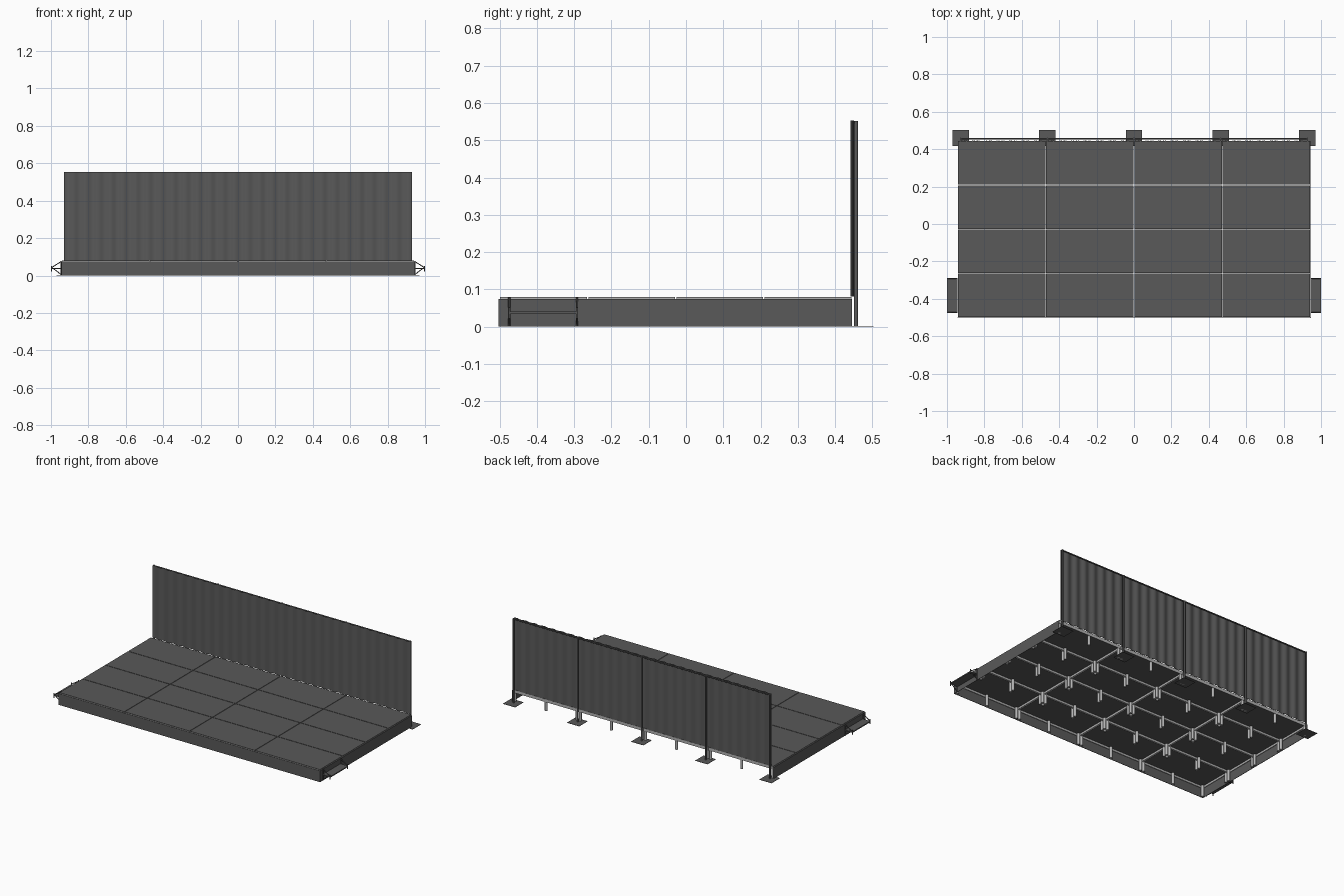
import bpy, bmesh, math
from mathutils import Vector

if "Cube" in bpy.data.objects:
    bpy.data.objects.remove(bpy.data.objects["Cube"])


def material(name, v):
    m = bpy.data.materials.new(name)
    m.diffuse_color = (v, v, v, 1)
    m.use_nodes = True
    m.node_tree.nodes["Principled BSDF"].inputs["Base Color"].default_value = m.diffuse_color
    return m


GREY = material("dark grey", 0.1)
METAL = material("aluminium", 0.45)


def finish(name, bm, mat):
    bmesh.ops.recalc_face_normals(bm, faces=bm.faces)
    me = bpy.data.meshes.new(name)
    bm.to_mesh(me)
    bm.free()
    me.materials.append(mat)
    ob = bpy.data.objects.new(name, me)
    bpy.context.collection.objects.link(ob)
    return ob


def box(bm, x0, x1, y0, y1, z0, z1):
    vs = bmesh.ops.create_cube(bm, size=1)["verts"]
    for v in vs:
        v.co = Vector((x0 + (v.co.x + .5) * (x1 - x0),
                       y0 + (v.co.y + .5) * (y1 - y0),
                       z0 + (v.co.z + .5) * (z1 - z0)))


def border(bm, x0, x1, y0, y1, z0, z1, w):
    """Rectangular ring of width w."""
    box(bm, x0, x1, y0, y0 + w, z0, z1)
    box(bm, x0, x1, y1 - w, y1, z0, z1)
    box(bm, x0, x0 + w, y0 + w, y1 - w, z0, z1)
    box(bm, x1 - w, x1, y0 + w, y1 - w, z0, z1)


def rod(bm, a, b, r, n=10):
    a, b = Vector(a), Vector(b)
    d = b - a
    vs = bmesh.ops.create_cone(bm, cap_ends=True, segments=n, radius1=r,
                               radius2=r, depth=d.length)["verts"]
    q = Vector((0, 0, 1)).rotation_difference(d)
    for v in vs:
        v.co = q @ v.co + (a + b) / 2


X0, X1, Y0, Y1, TOP = -0.942, 0.942, -0.5, 0.445, 0.08
DX, DY = (X1 - X0) / 4, (Y1 - Y0) / 4

# Separate decks with narrow gaps: panel, supporting frame and six legs each
panels, frames, legs = bmesh.new(), bmesh.new(), bmesh.new()
g = 0.0018
for i in range(4):
    for j in range(4):
        xa, xb = X0 + i * DX + g, X0 + (i + 1) * DX - g
        ya, yb = Y0 + j * DY + g, Y0 + (j + 1) * DY - g
        box(panels, xa, xb, ya, yb, TOP - 0.002, TOP)
        box(panels, xa + 0.004, xb - 0.004, ya + 0.004, yb - 0.004,
            TOP - 0.007, TOP - 0.002)
        border(frames, xa, xb, ya, yb, TOP - 0.02, TOP - 0.002, 0.004)
        for x in (xa + 0.0095, (xa + xb) / 2, xb - 0.0095):
            for y in (ya + 0.0095, yb - 0.0095):
                rod(legs, (x, y, 0), (x, y, TOP - 0.007), 0.0088, 12)
finish("deck_panels", panels, GREY)
finish("deck_frames", frames, METAL)
legs_ob = finish("stage_legs", legs, METAL)

# Skirt on the front and both ends
skirt = bmesh.new()
s = 0.003
box(skirt, X0 - s, X1 + s, Y0 - s, Y0 - 0.0005, 0.001, TOP - 0.005)
for xa, xb in ((X0 - s, X0 - 0.0005), (X1 + 0.0005, X1 + s)):
    box(skirt, xa, xb, Y0 - 0.0005, Y1, 0.001, TOP - 0.005)
finish("stage_skirt", skirt, GREY)

# Pleated back curtain
cur = bmesh.new()
N, W = 320, 0.93


def wave(k):
    x = -W + 2 * W * k / N
    return x, 0.4455 + 0.0035 * math.sin(2 * math.pi * x / 0.0664)


rows = []
for off in (-0.0008, 0.0008):
    for z in (TOP + 0.001, 0.553):
        rows.append([cur.verts.new((wave(k)[0], wave(k)[1] + off, z))
                     for k in range(N + 1)])
for a, b in ((0, 1), (1, 3), (3, 2), (2, 0)):
    for k in range(N):
        cur.faces.new((rows[a][k], rows[a][k + 1], rows[b][k + 1], rows[b][k]))
for k in (0, N):
    cur.faces.new([rows[r][k] for r in (0, 1, 3, 2)])
cur_ob = finish("back_curtain", cur, GREY)

# Curtain posts, top rail and thin floor plates
posts, plates = bmesh.new(), bmesh.new()
PY = 0.456
for i in range(5):
    x = -0.926 + i * 0.463
    rod(posts, (x, PY, 0.001), (x, PY, 0.552), 0.0055, 12)
    box(plates, x - 0.044, x + 0.044, 0.417, 0.503, 0, 0.002)
rod(posts, (-0.93, PY, 0.548), (0.93, PY, 0.548), 0.004, 12)
posts_ob = finish("curtain_posts", posts, GREY)
finish("floor_plates", plates, GREY)

# Side steps: a tread on two braced brackets at each end
treads, brackets = bmesh.new(), bmesh.new()
for sx in (-1, 1):
    inner, outer = sx * 0.947, sx * 0.997
    lo, hi = sorted((sx * 0.945, sx * 0.999))
    box(treads, lo, hi, -0.472, -0.294, 0.034, 0.041)
    for y in (-0.474, -0.292):
        rod(brackets, (inner, y, 0.002), (inner, y, 0.079), 0.003, 8)
        rod(brackets, (inner, y, 0.074), (outer, y, 0.042), 0.0025, 8)
        rod(brackets, (inner, y, 0.006), (sx * 0.985, y, 0.036), 0.0025, 8)
        rod(brackets, (outer, y, 0.022), (outer, y, 0.052), 0.003, 8)
        rod(brackets, (inner, y, 0.038), (outer, y, 0.038), 0.003, 8)
finish("step_treads", treads, GREY)
br_ob = finish("step_brackets", brackets, GREY)

# Smooth the rounded parts
for ob in (legs_ob, cur_ob, posts_ob, br_ob):
    bpy.ops.object.select_all(action='DESELECT')
    ob.select_set(True)
    bpy.context.view_layer.objects.active = ob
    bpy.ops.object.shade_smooth_by_angle(angle=math.radians(50))
